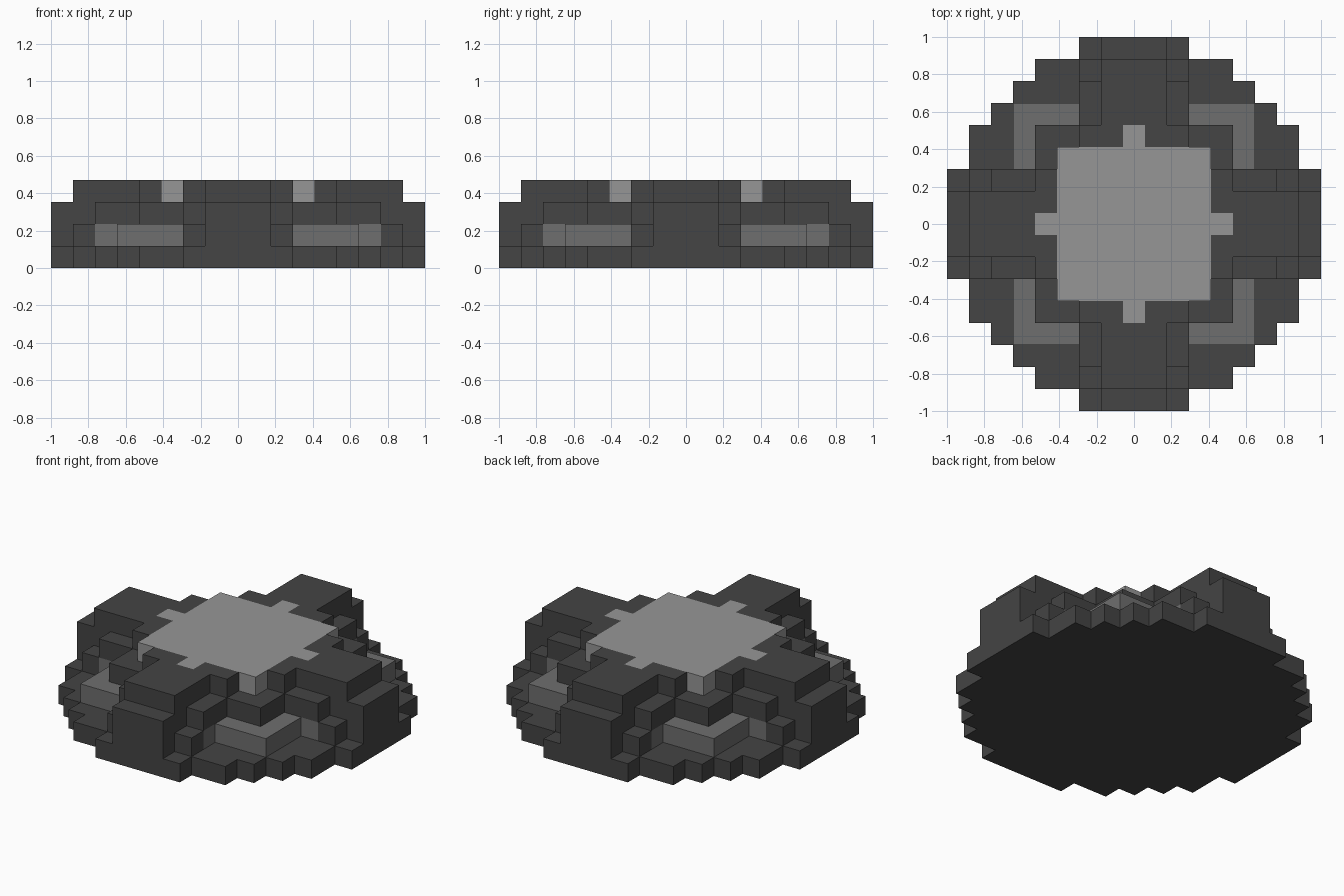
import bpy
import bmesh
from math import pi
from mathutils import Matrix

cube = bpy.data.objects.get("Cube")
if cube:
    bpy.data.objects.remove(cube)

UNIT = 2 / 17  # one block of the 17-block wide grid


def edge(i):
    """Outer edge of the i-th block counted from the centre block."""
    return (i + 0.5) * UNIT


def material(name, grey):
    mat = bpy.data.materials.new(name)
    mat.use_nodes = True
    colour = (grey, grey, grey, 1)
    mat.diffuse_color = colour
    bsdf = mat.node_tree.nodes["Principled BSDF"]
    bsdf.inputs["Base Color"].default_value = colour
    bsdf.inputs["Roughness"].default_value = 0.9
    return mat


def extrude_outline(name, outline, layer, mat, turns=1):
    """Extrude a plan outline by one block, repeated in quarter turns."""
    bm = bmesh.new()
    for t in range(turns):
        spin = Matrix.Rotation(t * pi / 2, 3, "Z")
        verts = [bm.verts.new((x, y, layer * UNIT)) for x, y in outline]
        base = bm.faces.new(verts)
        top = bmesh.ops.extrude_face_region(bm, geom=[base], use_keep_orig=True)
        raised = [v for v in top["geom"] if isinstance(v, bmesh.types.BMVert)]
        bmesh.ops.translate(bm, verts=raised, vec=(0, 0, UNIT))
        bmesh.ops.rotate(bm, verts=verts + raised, matrix=spin)
    bmesh.ops.recalc_face_normals(bm, faces=bm.faces)
    mesh = bpy.data.meshes.new(name)
    bm.to_mesh(mesh)
    bm.free()
    mesh.materials.append(mat)
    obj = bpy.data.objects.new(name, mesh)
    bpy.context.collection.objects.link(obj)
    return obj


def stepped_slab(name, steps, layer, mat):
    """Slab with four matching staircase corners; steps are (x, y) blocks."""
    q = []
    for i, (x, y) in enumerate(steps):
        if i:
            q.append((edge(steps[i - 1][0]), edge(y)))
        q.append((edge(x), edge(y)))
    outline = q + [(x, -y) for x, y in reversed(q)]
    outline += [(-x, y) for x, y in reversed(outline)]
    return extrude_outline(name, outline, layer, mat)


def four_arms(name, half, layer, mat):
    """Mirror half an outline across x, then repeat it on all four sides."""
    pts = [(edge(x), edge(y)) for x, y in half]
    outline = pts + [(-x, y) for x, y in reversed(pts)]
    return extrude_outline(name, outline, layer, mat, turns=4)


dark = material("dark stone", 0.058)
mid = material("mid grey stone", 0.156)
light = material("light grey stone", 0.305)

# Round stepped foot
stepped_slab("base_slab", [(2, 8), (4, 7), (5, 6), (6, 5), (7, 4), (8, 2)], 0, dark)

# Grey band showing at the corners, capped by dark arm ends
stepped_slab("corner_band", [(2, 6), (5, 5), (6, 2)], 1, mid)
four_arms("lower_arm_ends", [(2, 6), (2, 7), (1, 7), (1, 8)], 1, dark)

# Dark tier above the band
stepped_slab("upper_tier", [(1, 8), (2, 6), (4, 4), (6, 2), (8, 1)], 2, dark)

# Light top plate with a tab on each side, held by the top arms
stepped_slab("top_plate", [(0, 4), (3, 3), (4, 0)], 3, light)
four_arms("top_arms", [(0, 4), (0, 3), (2, 3), (2, 4), (1, 4), (1, 7)], 3, dark)
